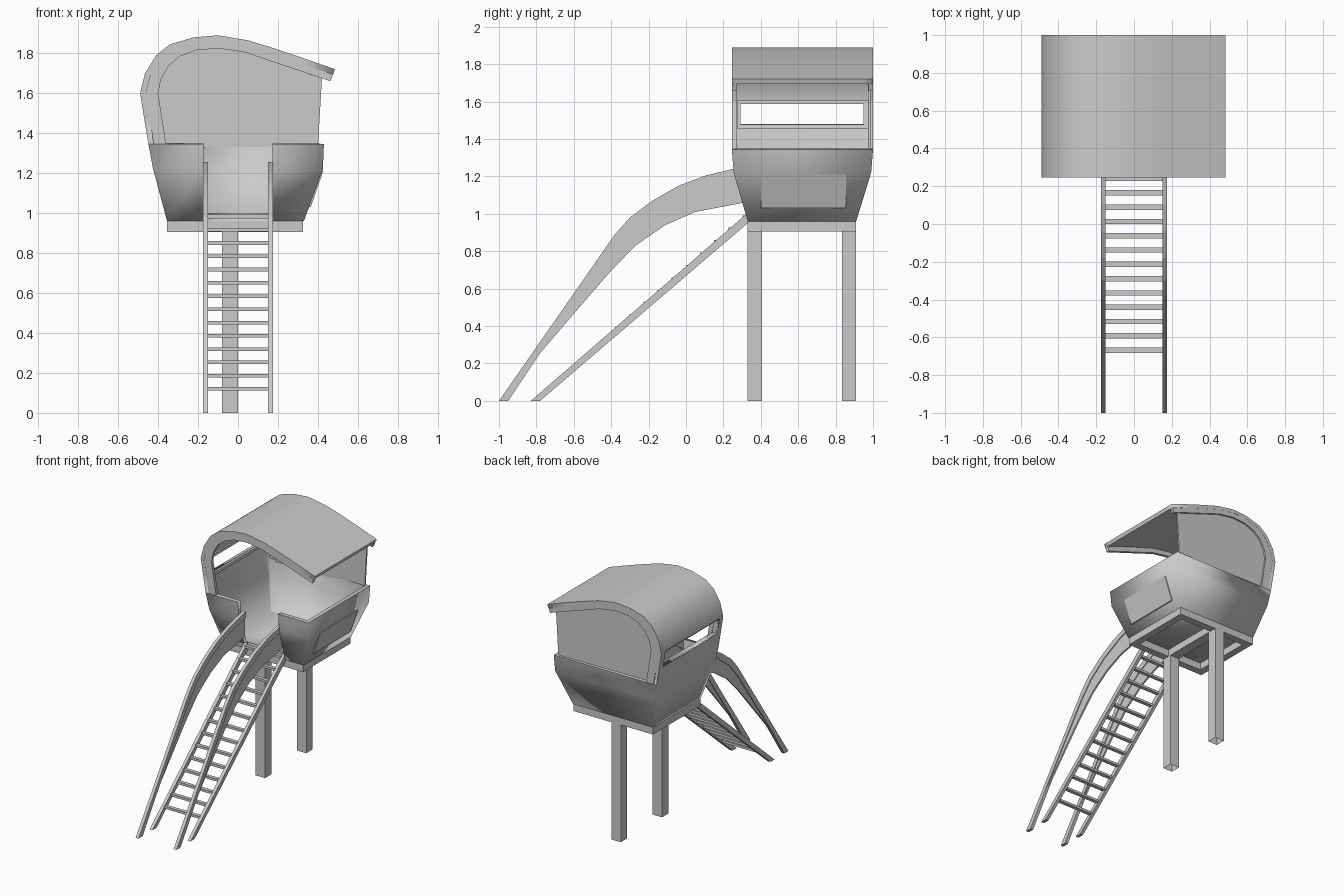
import bpy
import bmesh

cube = bpy.data.objects.get("Cube")
if cube:
    bpy.data.objects.remove(cube, do_unlink=True)

# Single grey paint
GREY = (0.6, 0.6, 0.6, 1.0)
paint = bpy.data.materials.new("plain_grey")
paint.use_nodes = True
paint.diffuse_color = GREY
paint.node_tree.nodes["Principled BSDF"].inputs["Base Color"].default_value = GREY


def finish(name, bm):
    mesh = bpy.data.meshes.new(name)
    bm.to_mesh(mesh)
    bm.free()
    mesh.materials.append(paint)
    obj = bpy.data.objects.new(name, mesh)
    bpy.context.collection.objects.link(obj)
    return obj


def prism(name, profile, axis, low, high, open_bottom=False):
    """Extrude a 2D profile along x (profile is y, z) or y (profile is x, z)."""
    bm = bmesh.new()

    def place(point, depth):
        a, z = point
        return (depth, a, z) if axis == "x" else (a, depth, z)

    first = [bm.verts.new(place(p, low)) for p in profile]
    last = [bm.verts.new(place(p, high)) for p in profile]
    bm.faces.new(first)
    bm.faces.new(last)
    for i in range(len(profile)):
        j = (i + 1) % len(profile)
        bm.faces.new((first[i], first[j], last[j], last[i]))
    bmesh.ops.recalc_face_normals(bm, faces=bm.faces[:])
    if open_bottom:
        under = [f for f in bm.faces if f.normal.z < -0.9]
        bmesh.ops.delete(bm, geom=under, context="FACES_ONLY")
    return finish(name, bm)


def box(name, x, y, z, open_bottom=False):
    profile = [(x[0], z[0]), (x[1], z[0]), (x[1], z[1]), (x[0], z[1])]
    return prism(name, profile, "y", y[0], y[1], open_bottom)


# Roof curve: outer skin and inner edge of the end rims, from wall to eave
roof_outer = [(-.448, 1.345), (-.47, 1.475), (-.49, 1.6), (-.465, 1.7),
              (-.41, 1.79), (-.34, 1.845), (-.22, 1.88), (-.1, 1.89),
              (.05, 1.865), (.18, 1.825), (.33, 1.775), (.485, 1.72)]
roof_inner = [(-.36, 1.345), (-.38, 1.475), (-.4, 1.6), (-.385, 1.67),
              (-.345, 1.74), (-.29, 1.785), (-.21, 1.815), (-.1, 1.825),
              (.035, 1.805), (.16, 1.762), (.31, 1.712), (.462, 1.66)]
FRONT, BACK = .245, 1.0
WINDOW = (.95, .29)
DOOR = .172


# Cabin shell: flared hull with a doorway, one wall sweeping into the roof
def hull_row(z, left, right, front, back):
    cuts = [back + (front - back) * (BACK - y) / (BACK - FRONT) for y in WINDOW]
    plan = [(DOOR, front), (right, front), (right, back), (left, back)]
    plan += [(left, y) for y in cuts] + [(left, front), (-DOOR, front)]
    return [(x, y, z) for x, y in plan]


bm = bmesh.new()
rows = [[bm.verts.new(p) for p in hull_row(*level)] for level in (
    (.96, -.355, .33, .33, .91),
    (1.22, -.425, .425, .255, .99),
    (1.345, -.448, .43, FRONT, BACK))]
bm.faces.new(rows[0][::-1])
upper = [rows[-1][3:7]]
for x, z in roof_outer[1:]:
    upper.append([bm.verts.new((x, y, z)) for y in (BACK, *WINDOW, FRONT)])
for strip in (rows, upper):
    for r in range(len(strip) - 1):
        low, high = strip[r], strip[r + 1]
        for c in range(len(low) - 1):
            if strip is upper and r == 1 and c == 1:
                continue  # window opening
            bm.faces.new((low[c], low[c + 1], high[c + 1], high[c]))
for face in bm.faces:
    face.smooth = True
for edge in bm.edges:
    edge.smooth = not edge.is_boundary
shell = finish("cabin_shell", bm)
solid = shell.modifiers.new("thickness", "SOLIDIFY")
solid.thickness = .028
solid.offset = -1
solid.use_even_offset = True

# Deeper rims along the front and back ends of the roof
rim_top = [(a + (c - a) * .3, b + (d - b) * .3)
           for (a, b), (c, d) in zip(roof_outer, roof_inner)]
for name, low, high in (("front_roof_rim", FRONT + .001, .27),
                        ("back_roof_rim", .975, BACK - .001)):
    prism(name, rim_top + roof_inner[::-1], "y", low, high)

# Back panel under the roof
panel = [(-.36, 1.33)] + roof_inner[:-1] + [(.42, 1.674), (.4, 1.33)]
prism("back_panel", panel, "y", .974, .986)


# Window frame following the slope of the wall
def wall_x(z):
    return -.47 - (z - 1.475) * .16


def frame_bar(name, z0, z1, y0, y1):
    near, far = .008, .045
    profile = [(wall_x(z0) + near, z0), (wall_x(z0) + far, z0),
               (wall_x(z1) + far, z1), (wall_x(z1) + near, z1)]
    prism(name, profile, "y", y0, y1)


frame_bar("window_sill", 1.457, 1.477, .272, .973)
frame_bar("window_head", 1.588, 1.606, .272, .973)
frame_bar("window_front_jamb", 1.477, 1.588, .272, .292)
frame_bar("window_back_jamb", 1.477, 1.588, .948, .973)

# Plate on the hull side
prism("side_plate", [(.35, 1.03), (.364, 1.03), (.427, 1.21), (.41, 1.21)],
      "y", .4, .855)

# Base frame and posts
BASE = (.905, .96)
box("base_left_beam", (.27, .325), (.33, .91), BASE)
box("base_right_beam", (-.355, -.3), (.33, .91), BASE)
box("base_front_beam", (-.3, .27), (.33, .385), BASE)
box("base_back_beam", (-.3, .27), (.855, .91), BASE)
box("base_middle_beam", (-.08, 0), (.385, .855), BASE)
for name, y in (("front_post", .33), ("back_post", .833)):
    box(name, (-.08, 0), (y, y + .077), (0, .905), open_bottom=True)

# Ladder rails and curved handrails, one set on each side
rail = [(-.83, 0), (-.78, 0), (.33, .95), (.33, 1.005)]
cap_top = [(-1, 0), (-.38, .89), (-.3, .98), (-.18, 1.07), (-.04, 1.15),
           (.1, 1.203), (.25, 1.24), (.31, 1.255)]
cap_under = [(-.95, 0), (-.78, .255), (-.38, .82), (-.28, .935), (-.13, 1.05),
             (.05, 1.14), (.15, 1.17), (.31, 1.205)]
web_under = [(-.6, .465), (-.41, .685), (-.27, .83), (-.11, .94),
             (.05, 1.01), (.31, 1.06)]
for label, side in (("left", 1), ("right", -1)):
    def across(inner, outer):
        return sorted((side * inner, side * outer))
    prism(label + "_ladder_rail", rail, "x", *across(.15, .175))
    prism(label + "_handrail", cap_top + cap_under[::-1], "x", *across(.15, .175))
    prism(label + "_handrail_web", cap_under[1:] + web_under[::-1], "x",
          *across(.156, .169))

# Ladder rungs
for i in range(14):
    y, z = -.668 + .0757 * i, .12 + .0664 * i
    box(f"rung_{i + 1}", (-.155, .155), (y - .014, y + .014), (z - .009, z + .009))
